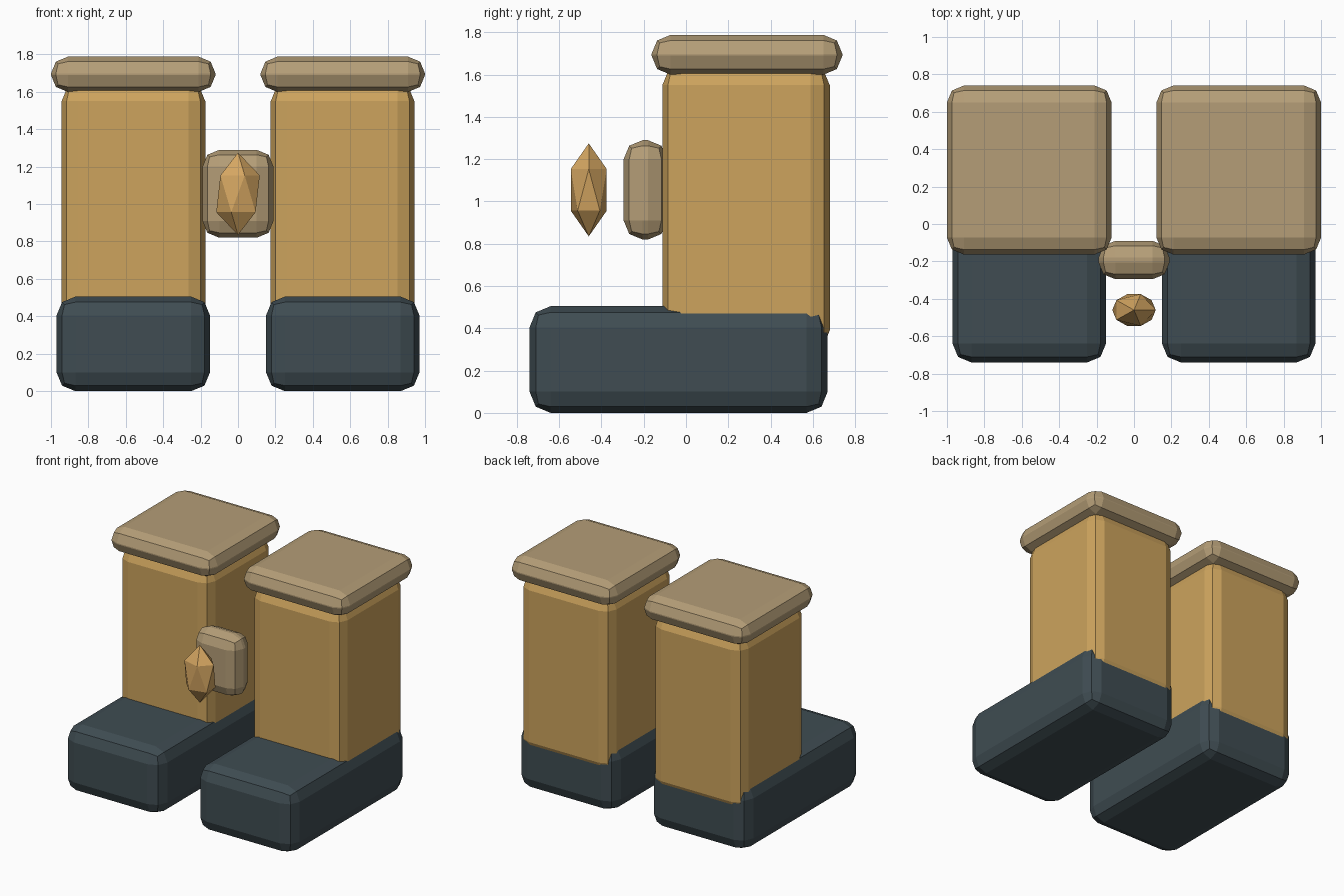
import bpy
import bmesh
from mathutils import Matrix

if "Cube" in bpy.data.objects:
    bpy.data.objects.remove(bpy.data.objects["Cube"])


def material(name, rgb):
    m = bpy.data.materials.new(name)
    m.diffuse_color = (*rgb, 1.0)
    m.use_nodes = True
    m.node_tree.nodes["Principled BSDF"].inputs["Base Color"].default_value = m.diffuse_color
    return m


CLOTH = material("tan_cloth", (0.61, 0.37, 0.11))
TRIM = material("beige_trim", (0.46, 0.34, 0.185))
LEATHER = material("dark_leather", (0.05, 0.073, 0.085))
GOLD = material("amber", (0.66, 0.38, 0.12))


def finish(name, bm, mat):
    mesh = bpy.data.meshes.new(name)
    bm.to_mesh(mesh)
    bm.free()
    mesh.materials.append(mat)
    obj = bpy.data.objects.new(name, mesh)
    bpy.context.collection.objects.link(obj)
    return obj


def block(name, x, y, z, bevel, mat):
    """Box between the given (min, max) ranges with two-step bevelled edges."""
    bm = bmesh.new()
    bmesh.ops.create_cube(bm, size=1.0)
    spans = (x, y, z)
    for v in bm.verts:
        for i, (lo, hi) in enumerate(spans):
            v.co[i] = hi if v.co[i] > 0 else lo
    obj = finish(name, bm, mat)
    mod = obj.modifiers.new("edge_bevel", "BEVEL")
    mod.width = bevel
    mod.segments = 2
    mod.limit_method = "ANGLE"
    return obj


def sided(side, lo, hi):
    return tuple(sorted((side * lo, side * hi)))


# Boot, trouser leg and cuff on each side
for side, label in ((-1, "left"), (1, "right")):
    block(f"boot_{label}", sided(side, 0.15, 0.97), (-0.74, 0.67), (0.0, 0.505), 0.10, LEATHER)
    block(f"leg_{label}", sided(side, 0.175, 0.943), (-0.112, 0.68), (0.30, 1.64), 0.09, CLOTH)
    block(f"cuff_{label}", sided(side, 0.12, 1.0), (-0.163, 0.74), (1.60, 1.788), 0.09, TRIM)

# Plate bridging the two legs
block("centre_plate", (-0.19, 0.19), (-0.295, -0.09), (0.82, 1.29), 0.09, TRIM)

# Faceted gem floating in front of the plate
bm = bmesh.new()
bmesh.ops.create_icosphere(
    bm, subdivisions=1, radius=1.0,
    matrix=Matrix.Translation((0, -0.46, 1.055)) @ Matrix.Diagonal((0.13, 0.10, 0.22, 1.0)))
finish("gem", bm, GOLD)
